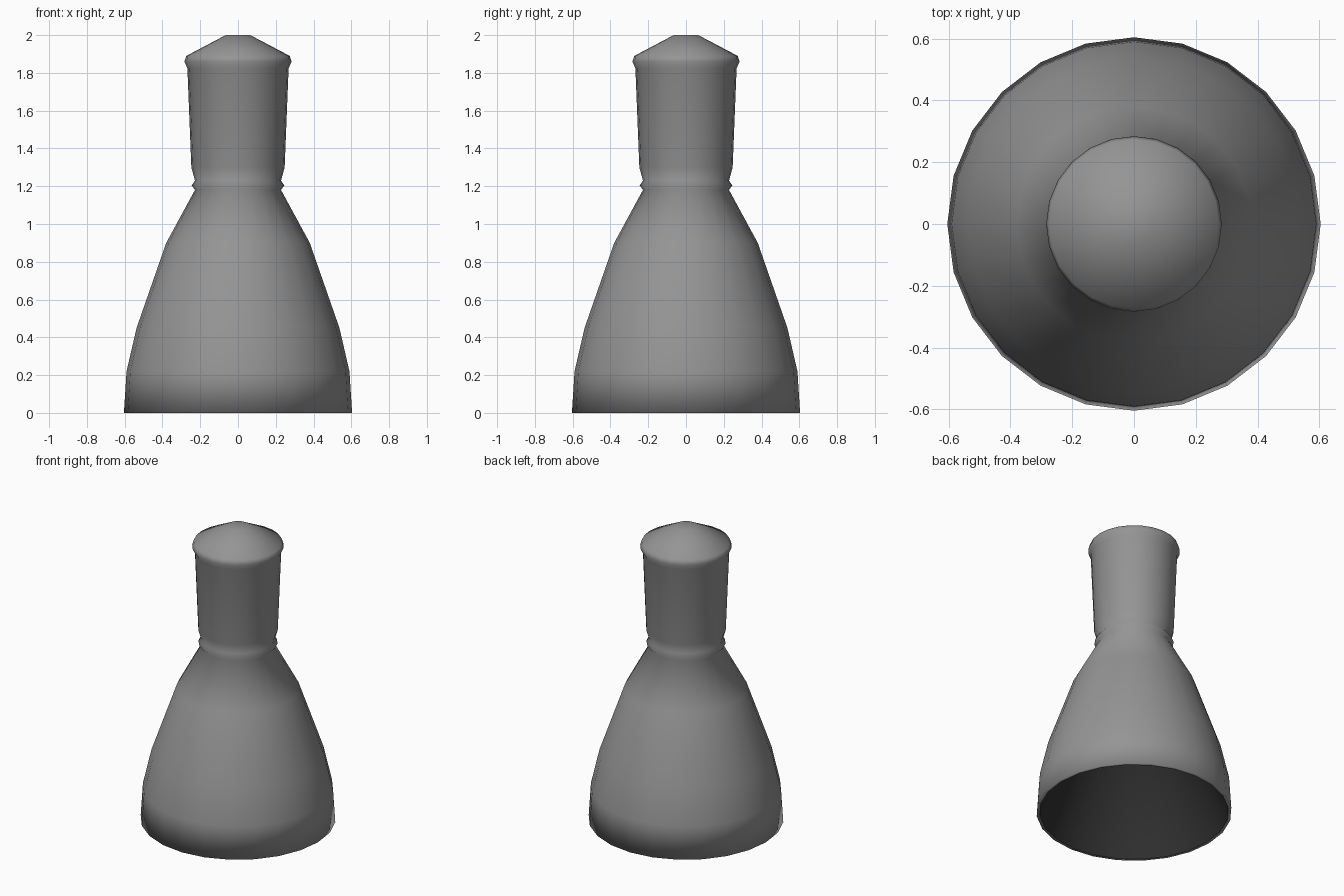
import bpy, bmesh, math

if "Cube" in bpy.data.objects:
    bpy.data.objects.remove(bpy.data.objects["Cube"])

SIDES = 24


def material(name, value):
    m = bpy.data.materials.new(name)
    m.diffuse_color = (value, value, value, 1)
    m.use_nodes = True
    m.node_tree.nodes["Principled BSDF"].inputs["Base Color"].default_value = m.diffuse_color
    return m


metal = material("engine grey", 0.30)
soot = material("dark inner grey", 0.03)


def lathe(name, profile, mat, sharp):
    """Spin an (r, z) profile round the z axis; r = 0 gives a single pole."""
    bm = bmesh.new()
    rings = []
    for r, z in profile:
        if r == 0:
            rings.append([bm.verts.new((0, 0, z))] * SIDES)
        else:
            rings.append([bm.verts.new((r * math.cos(2 * math.pi * i / SIDES),
                                        r * math.sin(2 * math.pi * i / SIDES), z))
                          for i in range(SIDES)])
    for a, b in zip(rings, rings[1:]):
        for i in range(SIDES):
            j = (i + 1) % SIDES
            corners = list(dict.fromkeys((a[i], a[j], b[j], b[i])))
            bm.faces.new(corners)
    mesh = bpy.data.meshes.new(name)
    bm.to_mesh(mesh)
    bm.free()
    obj = bpy.data.objects.new(name, mesh)
    bpy.context.collection.objects.link(obj)
    mesh.materials.append(mat)
    bpy.ops.object.select_all(action='DESELECT')
    obj.select_set(True)
    bpy.context.view_layer.objects.active = obj
    bpy.ops.object.shade_smooth_by_angle(angle=math.radians(sharp))
    return obj


# Outer shell: bottom rim, bell, throat ring, chamber, lip and conical cap
lathe("engine_shell", [
    (0.585, 0.0), (0.604, 0.0), (0.59, 0.22), (0.537, 0.45),
    (0.38, 0.90), (0.228, 1.18), (0.245, 1.205), (0.228, 1.23),
    (0.247, 1.30), (0.268, 1.825), (0.284, 1.86), (0.274, 1.89),
    (0.065, 2.0), (0, 2.0)], metal, 180)

# Dark inner wall of the bell, a plain cone closed at the throat
lathe("bell_lining", [
    (0, 1.0), (0.20, 1.0), (0.585, 0.0)], soot, 180)
